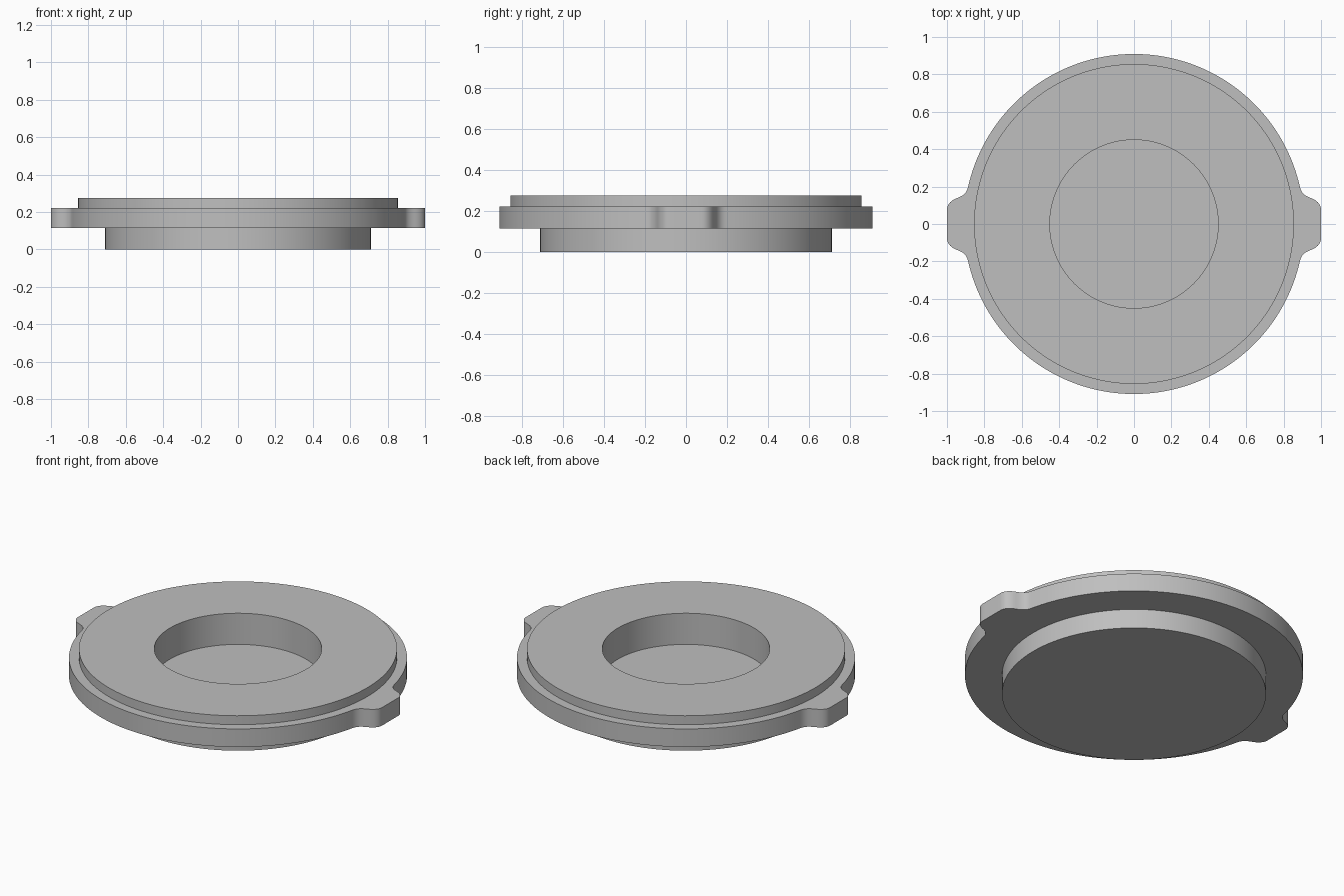
import bpy, bmesh, math
from mathutils import Vector
from mathutils.geometry import interpolate_bezier

old = bpy.data.objects.get("Cube")
if old:
    bpy.data.objects.remove(old, do_unlink=True)

FLANGE_R = 0.909

grey = bpy.data.materials.new("plain_grey")
grey.use_nodes = True
colour = (0.52, 0.52, 0.52, 1)
grey.diffuse_color = colour
grey.node_tree.nodes["Principled BSDF"].inputs["Base Color"].default_value = colour


def quarter_outline():
    """Flange edge from the middle of the right tab round to the back."""
    def bend(*pts):
        return interpolate_bezier(*[Vector((x, y, 0)) for x, y in pts], 9)

    corner = bend((1, 0.075), (1, 0.108), (0.975, 0.128), (0.945, 0.139))
    fillet = bend((0.945, 0.139), (0.915, 0.15), (0.895, 0.165), (0.888, 0.195))
    start = math.atan2(0.195, 0.888)
    steps = 36
    arc = []
    for i in range(1, steps + 1):
        a = start + (math.pi / 2 - start) * i / steps
        arc.append(Vector((FLANGE_R * math.cos(a), FLANGE_R * math.sin(a), 0)))
    # Extra points on the flat tip keep the round steps smooth
    tip = [Vector((1, 0.025 * i, 0)) for i in range(3)]
    return tip + corner + fillet[1:] + arc


# Mirror the quarter into a full closed outline
quarter = quarter_outline()
half = quarter + [Vector((-p.x, p.y, 0)) for p in reversed(quarter[:-1])]
outline = half + [Vector((p.x, -p.y, 0)) for p in reversed(half[1:-1])]


def circle(radius):
    return [p.normalized() * radius for p in outline]


# Rings from the underside, up the outside and down into the recess
rings = [
    (circle(0.71), 0),        # plug
    (circle(0.71), 0.115),
    (outline, 0.115),         # flange with tabs
    (outline, 0.222),
    (circle(0.855), 0.222),   # raised top
    (circle(0.855), 0.275),
    (circle(0.45), 0.275),    # recess
    (circle(0.45), 0.09),
]

bm = bmesh.new()
loops = [[bm.verts.new((p.x, p.y, z)) for p in pts] for pts, z in rings]
count = len(outline)
for low, high in zip(loops, loops[1:]):
    for i in range(count):
        j = (i + 1) % count
        bm.faces.new((low[i], low[j], high[j], high[i]))
bm.faces.new(list(reversed(loops[0])))
bm.faces.new(loops[-1])
bmesh.ops.recalc_face_normals(bm, faces=bm.faces)

mesh = bpy.data.meshes.new("flanged_cap")
bm.to_mesh(mesh)
bm.free()
mesh.materials.append(grey)
cap = bpy.data.objects.new("flanged_cap", mesh)
bpy.context.collection.objects.link(cap)

# Smooth round walls with crisp rims
bpy.ops.object.select_all(action="DESELECT")
cap.select_set(True)
bpy.context.view_layer.objects.active = cap
bpy.ops.object.shade_smooth_by_angle(angle=math.radians(35))
